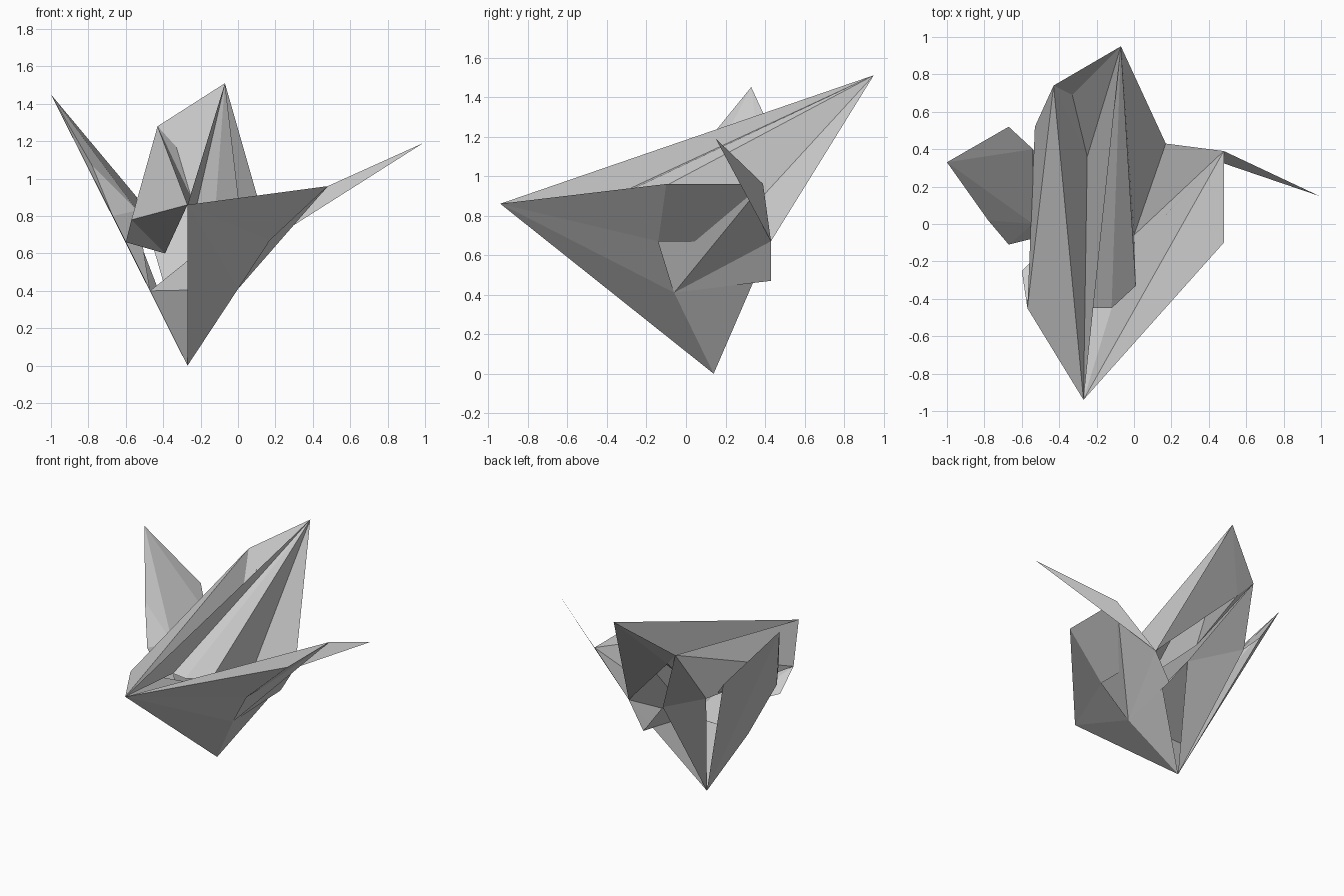
import bpy

if "Cube" in bpy.data.objects:
    bpy.data.objects.remove(bpy.data.objects["Cube"])

# Fold corners of the paper sheet
P = {
    'A': (-.27, .14, 0), 'B': (-.27, -.94, .86), 'C': (-.07, .95, 1.51),
    'D': (.48, -.10, .96), 'E': (.48, .39, .96), 'F': (.99, .15, 1.19),
    'K': (.17, .43, .67), 'Q': (.17, -.14, .67), 'R': (.17, .05, .67),
    'L': (0, -.06, .41), 'l': (-.47, -.06, .40), 'S': (.05, .43, .47),
    'I': (-.43, .74, 1.28), 'T': (-.53, .52, .90), 'J': (-.57, -.45, .78),
    'M': (-.60, -.25, .66), 'm': (-.39, -.05, .60), 'Z': (-.11, .43, .69),
    'G': (-1, .33, 1.45), 'H': (-.67, .52, 1.04), 'N': (-.78, .02, 1.07),
    'O': (-.67, -.11, .80), 'V': (-.54, 0, .83), 'U': (-.54, .40, .90),
    'P': (.01, -.33, .83), 'W': (-.22, -.45, .86), 'w': (-.12, -.45, .85),
    'X': (-.33, .69, 1.17), 'x': (-.25, .36, .90),
}


def sheet(name, faces):
    """Thin folded paper part; each word lists the corners of one facet."""
    words = faces.split()
    keys = sorted(set(''.join(words)))
    mesh = bpy.data.meshes.new(name)
    mesh.from_pydata([P[k] for k in keys], [],
                     [[keys.index(c) for c in w] for w in words])
    mesh.update()
    ob = bpy.data.objects.new(name, mesh)
    bpy.context.collection.objects.link(ob)
    return ob


# Right wing: outer panel, turned edge, inner lining and pointed tip
sheet('right_wing_outer', 'BAL BLQ BQD')
sheet('right_wing_edge', 'DER DRQ')
sheet('right_wing_lining', 'BLE EKL BDE')
sheet('right_wing_tip', 'FEK')

# Central pocket
sheet('body_pocket', 'AKL ALl LlZ LZS LSK')

# Tall back crest, running from the front point to the rear peak
sheet('crest_valley', 'CBx CxX IXx BIx')
sheet('crest_right', 'CBW CWw CwP CPL CLK')
sheet('crest_left', 'BIJ IJT')
sheet('crest_back', 'CIX CXK ITZ TAZ')

# Left side panel turned edge below the crest
sheet('left_panel_edge', 'JBm JmM')

# Left wing: long outer panel down to the foot, inner lining, front flap
sheet('left_wing_outer', 'GHA GAl GlO GON')
sheet('left_wing_lining', 'GHU GUV GVN')
sheet('left_flap', 'NOV OVl')
